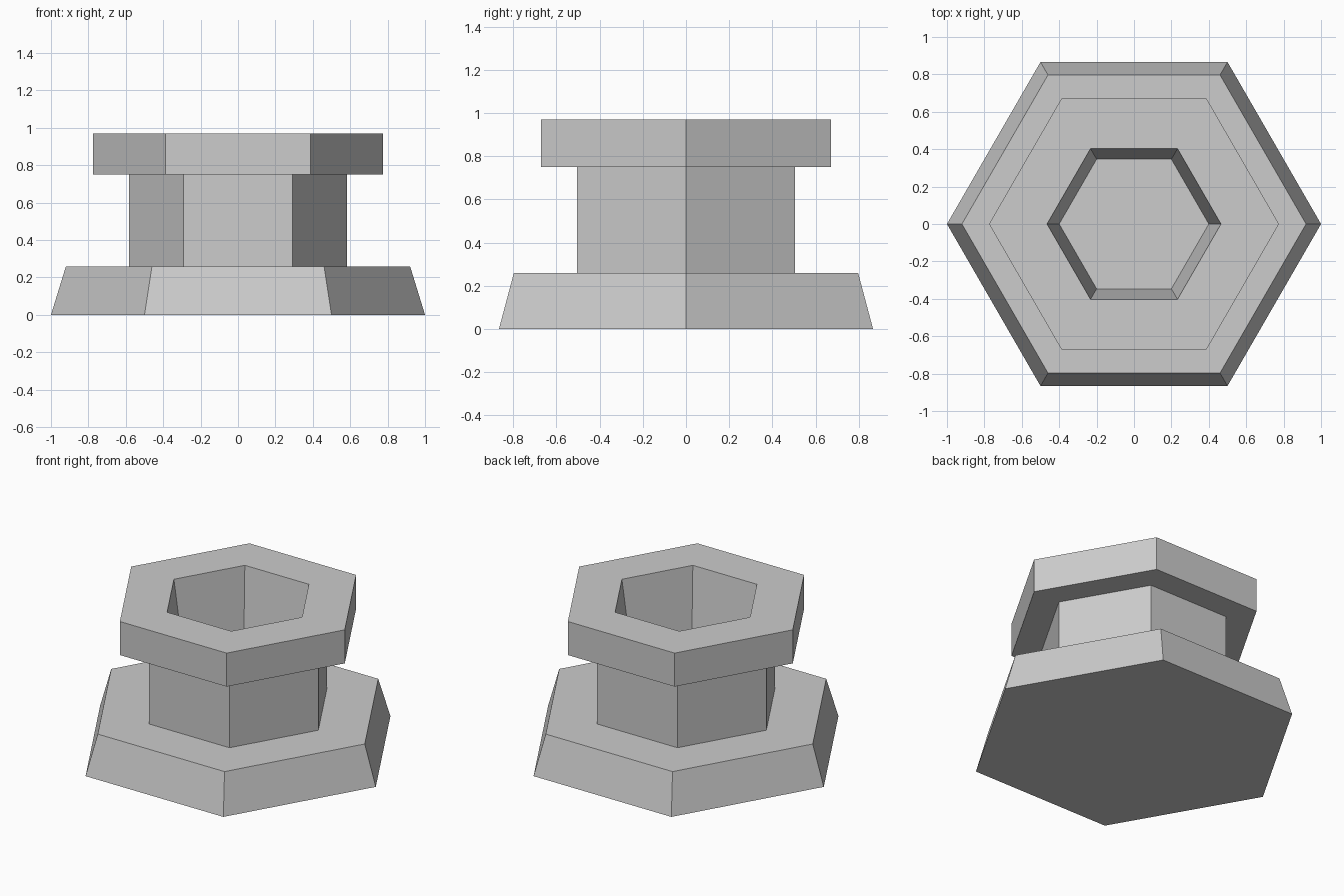
import bpy
import bmesh
from math import cos, sin, pi

cube = bpy.data.objects.get("Cube")
if cube:
    bpy.data.objects.remove(cube, do_unlink=True)

SIDES = 6

# One plain grey for the whole model
grey = bpy.data.materials.new("light grey")
grey.use_nodes = True
colour = (0.604, 0.604, 0.604, 1)
grey.diffuse_color = colour
grey.node_tree.nodes["Principled BSDF"].inputs["Base Color"].default_value = colour


def hex_part(name, profile, cap_start=False, cap_end=False):
    """Sweep a (radius, height) profile round the six corners."""
    bm = bmesh.new()
    rings = [[bm.verts.new((r * cos(2 * pi * i / SIDES), r * sin(2 * pi * i / SIDES), z))
              for i in range(SIDES)] for r, z in profile]
    for low, high in zip(rings, rings[1:]):
        for i in range(SIDES):
            j = (i + 1) % SIDES
            bm.faces.new((low[i], low[j], high[j], high[i]))
    if cap_start:
        bm.faces.new(rings[0][::-1])
    if cap_end:
        bm.faces.new(rings[-1])
    mesh = bpy.data.meshes.new(name)
    bm.to_mesh(mesh)
    bm.free()
    mesh.materials.append(grey)
    obj = bpy.data.objects.new(name, mesh)
    bpy.context.collection.objects.link(obj)
    return obj


base_top, collar_bottom, rim_top = 0.26, 0.75, 0.97
base_r, column_r, collar_r, well_r = 0.92, 0.583, 0.775, 0.465

# Sloping foot, with its flat top running in to the column
hex_part("base", [(1, 0), (base_r, base_top), (column_r, base_top)], cap_start=True)

# Straight shaft
hex_part("column", [(column_r, base_top), (column_r, collar_bottom)])

# Overhanging collar: underside, outer wall and top rim
hex_part("collar", [(column_r, collar_bottom), (collar_r, collar_bottom),
                    (collar_r, rim_top), (well_r, rim_top)])

# Tapered hollow in the top, with a flat floor
hex_part("well", [(well_r, rim_top), (0.4, 0.52)], cap_end=True)
